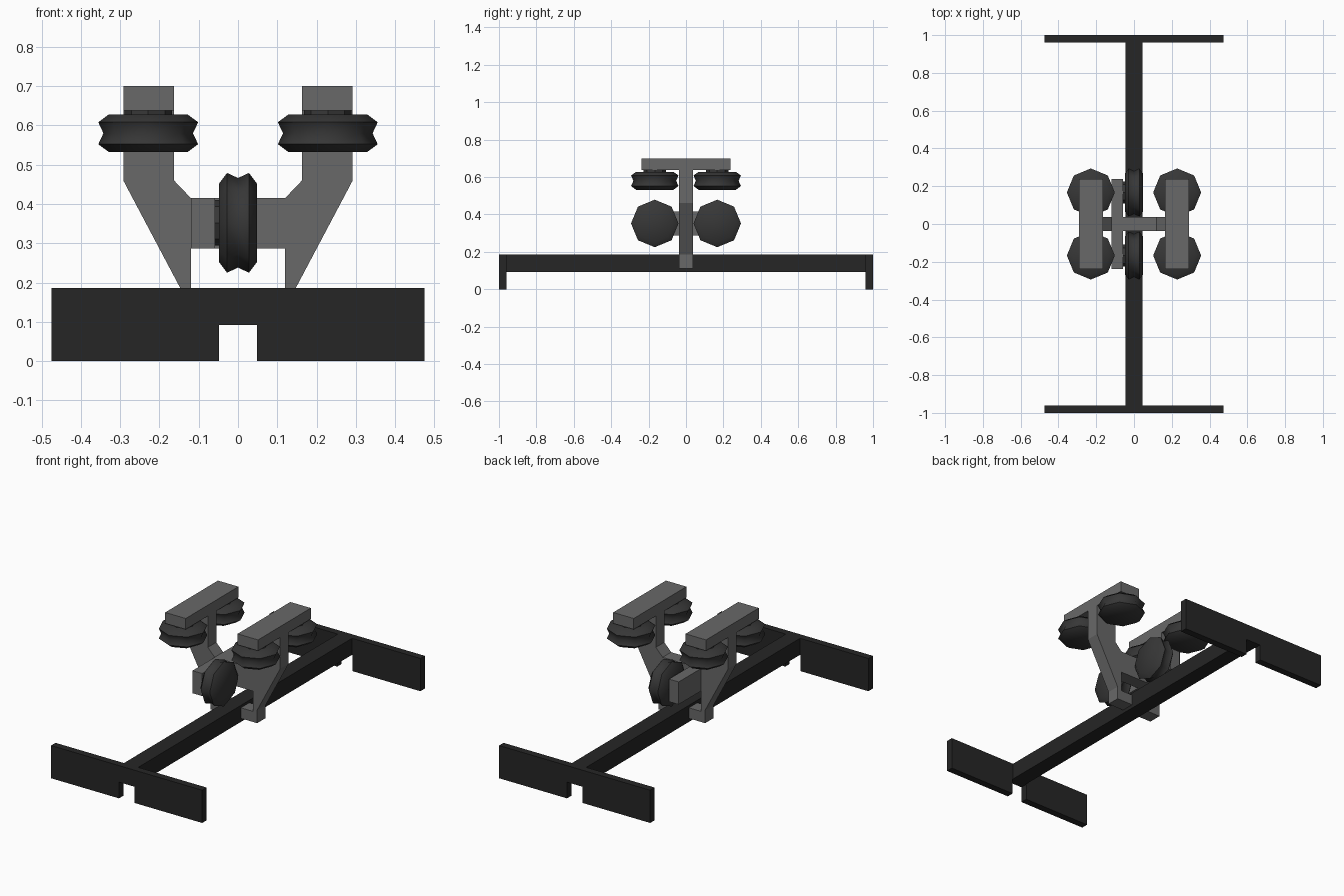
import bpy, bmesh
from math import cos, sin, pi, radians

if "Cube" in bpy.data.objects:
    bpy.data.objects.remove(bpy.data.objects["Cube"])


def material(name, v):
    m = bpy.data.materials.new(name)
    m.diffuse_color = (v, v, v, 1)
    m.use_nodes = True
    m.node_tree.nodes["Principled BSDF"].inputs["Base Color"].default_value = m.diffuse_color
    return m


BLACK = material("black_steel", 0.019)
RUBBER = material("rubber", 0.038)
GREY = material("grey_steel", 0.14)


def finish(name, bm, mat):
    bmesh.ops.recalc_face_normals(bm, faces=bm.faces)
    me = bpy.data.meshes.new(name)
    bm.to_mesh(me)
    bm.free()
    me.materials.append(mat)
    ob = bpy.data.objects.new(name, me)
    bpy.context.collection.objects.link(ob)
    return ob


def plate(name, outline, y0, y1, mat):
    """Front-view (x, z) outline extruded from y0 to y1."""
    bm = bmesh.new()
    face = bm.faces.new([bm.verts.new((x, y0, z)) for x, z in outline])
    ext = bmesh.ops.extrude_face_region(bm, geom=[face])
    verts = [v for v in ext["geom"] if isinstance(v, bmesh.types.BMVert)]
    bmesh.ops.translate(bm, verts=verts, vec=(0, y1 - y0, 0))
    return finish(name, bm, mat)


def rect(x0, x1, z0, z1):
    return [(x0, z0), (x1, z0), (x1, z1), (x0, z1)]


def symmetric(half):
    return half + [(-x, z) for x, z in reversed(half)]


def lathe(name, profile, centre, axis, mat, sides=8):
    """Capped (radius, height) profile turned about x or z."""
    bm = bmesh.new()
    rings = []
    for r, h in profile:
        ring = []
        for i in range(sides):
            a = 2 * pi * i / sides
            u, v = r * cos(a), r * sin(a)
            p = (h, u, v) if axis == "x" else (u, v, h)
            ring.append(bm.verts.new([c + q for c, q in zip(centre, p)]))
        rings.append(ring)
    for a, b in zip(rings, rings[1:]):
        for i in range(sides):
            j = (i + 1) % sides
            bm.faces.new((a[i], a[j], b[j], b[i]))
    bm.faces.new(rings[0])
    bm.faces.new(rings[-1])
    return finish(name, bm, mat)


def smooth(ob, angle):
    bpy.ops.object.select_all(action="DESELECT")
    ob.select_set(True)
    bpy.context.view_layer.objects.active = ob
    bpy.ops.object.shade_smooth_by_angle(angle=radians(angle))


# Long beam and notched end plates
plate("base_beam", rect(-0.045, 0.045, 0.092, 0.186), -0.96, 0.96, BLACK)
end = symmetric([(0.048, 0.092), (0.048, 0), (0.475, 0), (0.475, 0.186)])
plate("front_end_plate", end, -1, -0.96, BLACK)
plate("back_end_plate", end, 0.96, 1, BLACK)

# Forked yoke with feet that grip the beam sides
plate("yoke", symmetric([
    (0.12, 0.287), (0.12, 0.172), (0.045, 0.172), (0.045, 0.112),
    (0.147, 0.112), (0.147, 0.186), (0.292, 0.46), (0.292, 0.64),
    (0.163, 0.64), (0.163, 0.46), (0.12, 0.415)]), -0.038, 0.038, GREY)

# Wheel carrier bars
plate("lower_wheel_bar", rect(-0.12, -0.059, 0.287, 0.415), -0.237, 0.237, GREY)
for s, side in ((-1, "left"), (1, "right")):
    plate(f"{side}_top_bar", rect(s * 0.2275 - 0.0645, s * 0.2275 + 0.0645, 0.638, 0.70),
          -0.237, 0.237, GREY)

# Grooved rollers with hubs
TYRE = [(0.1, -0.048), (0.127, -0.028), (0.114, 0), (0.127, 0.028), (0.1, 0.048)]
for t, end_name in ((-1, "front"), (1, "back")):
    y = t * 0.167
    smooth(lathe(f"{end_name}_running_wheel", TYRE, (0, y, 0.352), "x", RUBBER), 60)
    lathe(f"{end_name}_running_hub", [(0.058, -0.062), (0.058, -0.04)],
          (0, y, 0.352), "x", RUBBER)
    for s, side in ((-1, "left"), (1, "right")):
        c = (s * 0.2285, y, 0.58)
        smooth(lathe(f"{end_name}_{side}_guide_wheel", TYRE, c, "z", RUBBER), 60)
        lathe(f"{end_name}_{side}_guide_hub", [(0.06, 0.04), (0.06, 0.06)], c, "z", RUBBER)
